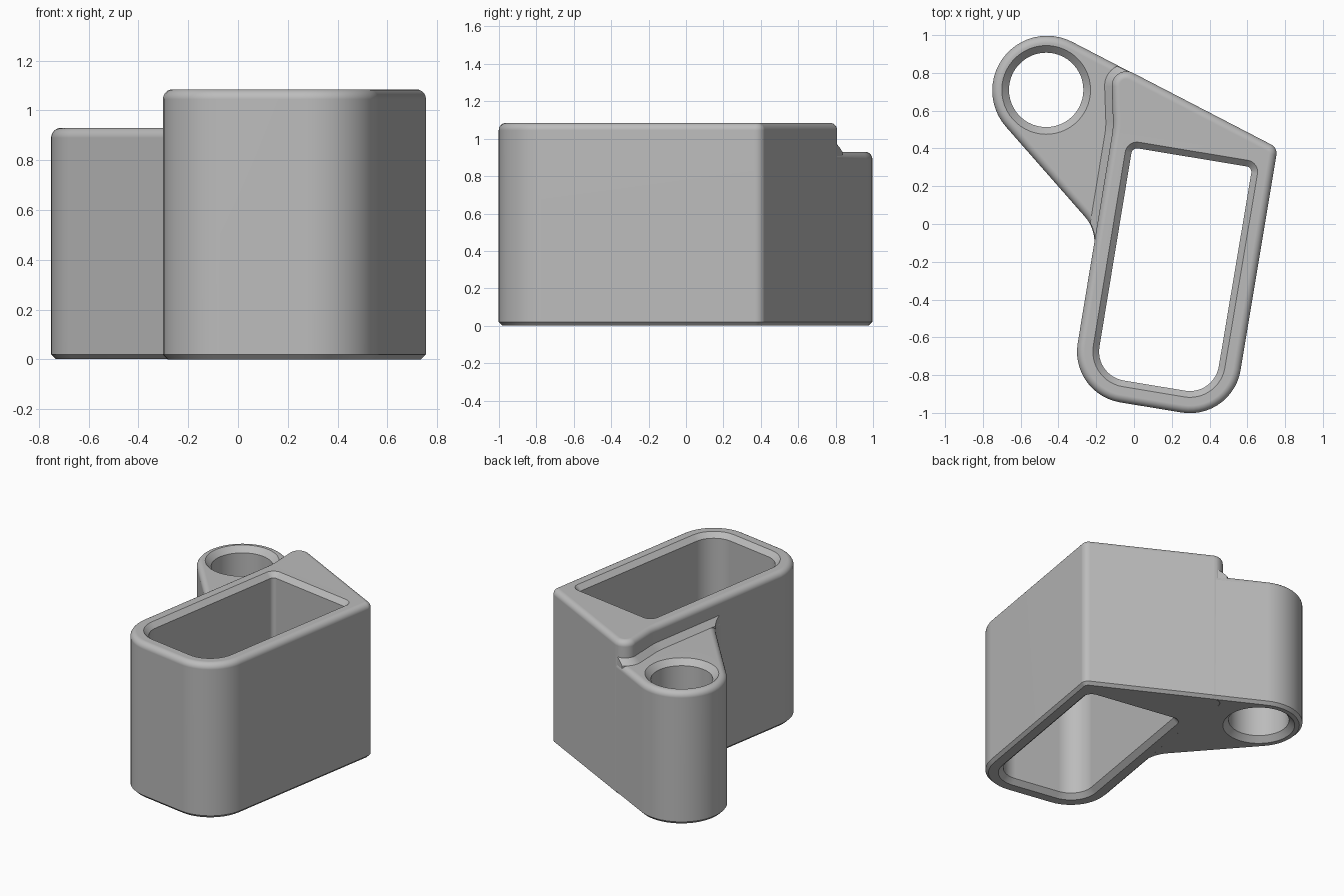
import bpy, bmesh, math
from mathutils import Vector

if "Cube" in bpy.data.objects:
    bpy.data.objects.remove(bpy.data.objects["Cube"], do_unlink=True)

LOW_TOP, TALL_TOP = 0.93, 1.085

grey = bpy.data.materials.new("light_grey")
grey.use_nodes = True
grey.diffuse_color = (0.5, 0.5, 0.5, 1)
grey.node_tree.nodes["Principled BSDF"].inputs["Base Color"].default_value = (0.5, 0.5, 0.5, 1)


def outline(corners, off):
    """Counter-clockwise polygon with rounded corners (x, y, radius), moved outward by off."""
    pts = []
    for i, (x, y, r) in enumerate(corners):
        p = Vector((x, y))
        d1 = (p - Vector(corners[i - 1][:2])).normalized()
        d2 = (Vector(corners[(i + 1) % len(corners)][:2]) - p).normalized()
        n1, n2 = Vector((d1.y, -d1.x)), Vector((d2.y, -d2.x))
        turn = math.atan2(d1.x * d2.y - d1.y * d2.x, d1.dot(d2))
        side = 1 if turn > 0 else -1
        centre = p - (n1 + n2) * (side * r / (1 + n1.dot(n2)))
        start = math.atan2(n1.y, n1.x)
        steps = max(3, round(abs(turn) / math.radians(7)))
        for k in range(steps + 1):
            a = start + turn * k / steps
            pts.append(centre + Vector((math.cos(a), math.sin(a))) * (side * r + off))
    return pts


def stack(name, corners, profile):
    """Closed solid through the outline at each (offset, z) of the profile."""
    bm = bmesh.new()
    rings = [[bm.verts.new((p.x, p.y, z)) for p in outline(corners, off)] for off, z in profile]
    n = len(rings[0])
    for lower, upper in zip(rings, rings[1:]):
        for i in range(n):
            j = (i + 1) % n
            bm.faces.new((lower[i], lower[j], upper[j], upper[i]))
    bm.faces.new(rings[0][::-1])
    bm.faces.new(rings[-1])
    bmesh.ops.remove_doubles(bm, verts=bm.verts, dist=1e-5)
    bmesh.ops.recalc_face_normals(bm, faces=bm.faces)
    mesh = bpy.data.meshes.new(name)
    bm.to_mesh(mesh)
    bm.free()
    mesh.materials.append(grey)
    obj = bpy.data.objects.new(name, mesh)
    bpy.context.collection.objects.link(obj)
    return obj


def combine(target, other, operation):
    mod = target.modifiers.new(operation.lower(), "BOOLEAN")
    mod.operation, mod.solver, mod.object = operation, "EXACT", other
    bpy.context.view_layer.objects.active = target
    bpy.ops.object.modifier_apply(modifier=mod.name)
    bpy.data.objects.remove(other, do_unlink=True)


def shell_profile(bottom, top, grow=0.0, chamfer=0.02, r=0.04, steps=8):
    """Chamfered foot and rounded top edge."""
    prof = [(grow - chamfer, bottom), (grow, bottom + chamfer)]
    for k in range(steps + 1):
        a = math.pi / 2 * k / steps
        prof.append((grow - r + r * math.cos(a), top - r + r * math.sin(a)))
    return prof


def hole_profile(top, c):
    """Through hole chamfered at both ends."""
    e = 0.02
    return [(c + e, -e), (0, c), (0, top - c), (c + e, top + e)]


# Shared corners of the two outlines
front_and_right = [(-0.34, -0.898, 0.27), (0.518, -1.04, 0.27), (0.758, 0.402, 0.05)]
full = front_and_right + [(-1.694, 1.672, 0.29), (-0.197, -0.033, 0.2)]
tall = front_and_right + [(-0.12, 0.857, 0.075), (-0.108, 0.51, 0.4)]

# Tall box and the lower body with the round lobe
body = stack("holder_body", tall, shell_profile(0, TALL_TOP, 0.002))
lobe = stack("lobe", full, shell_profile(0.001, LOW_TOP))

# Sloped cove where the step meets the lobe
cove = stack("cove", tall, [(0.04, 0.85), (0.04, LOW_TOP), (-0.02, LOW_TOP + 0.06)])
trim = stack("cove_trim", full, [(-0.004, 0.5), (-0.004, 1.2)])
combine(cove, trim, "INTERSECT")
combine(body, lobe, "UNION")
combine(body, cove, "UNION")

# Large rectangular opening
opening = [(-0.208, -0.803, 0.155), (0.423, -0.908, 0.155), (0.626, 0.30, 0.03), (-0.009, 0.405, 0.03)]
combine(body, stack("opening_cutter", opening, hole_profile(TALL_TOP, 0.033)), "DIFFERENCE")

# Round hole in the lobe
cx, cy, r = -0.465, 0.71, 0.197
square = [(cx + sx * r, cy + sy * r, r) for sx, sy in ((-1, -1), (1, -1), (1, 1), (-1, 1))]
combine(body, stack("round_cutter", square, hole_profile(LOW_TOP, 0.038)), "DIFFERENCE")

# Smooth rounds, crisp edges
bpy.ops.object.select_all(action="DESELECT")
body.select_set(True)
bpy.context.view_layer.objects.active = body
bpy.ops.object.shade_smooth_by_angle(angle=math.radians(22))
normals = body.modifiers.new("weighted_normals", "WEIGHTED_NORMAL")
normals.keep_sharp = True
